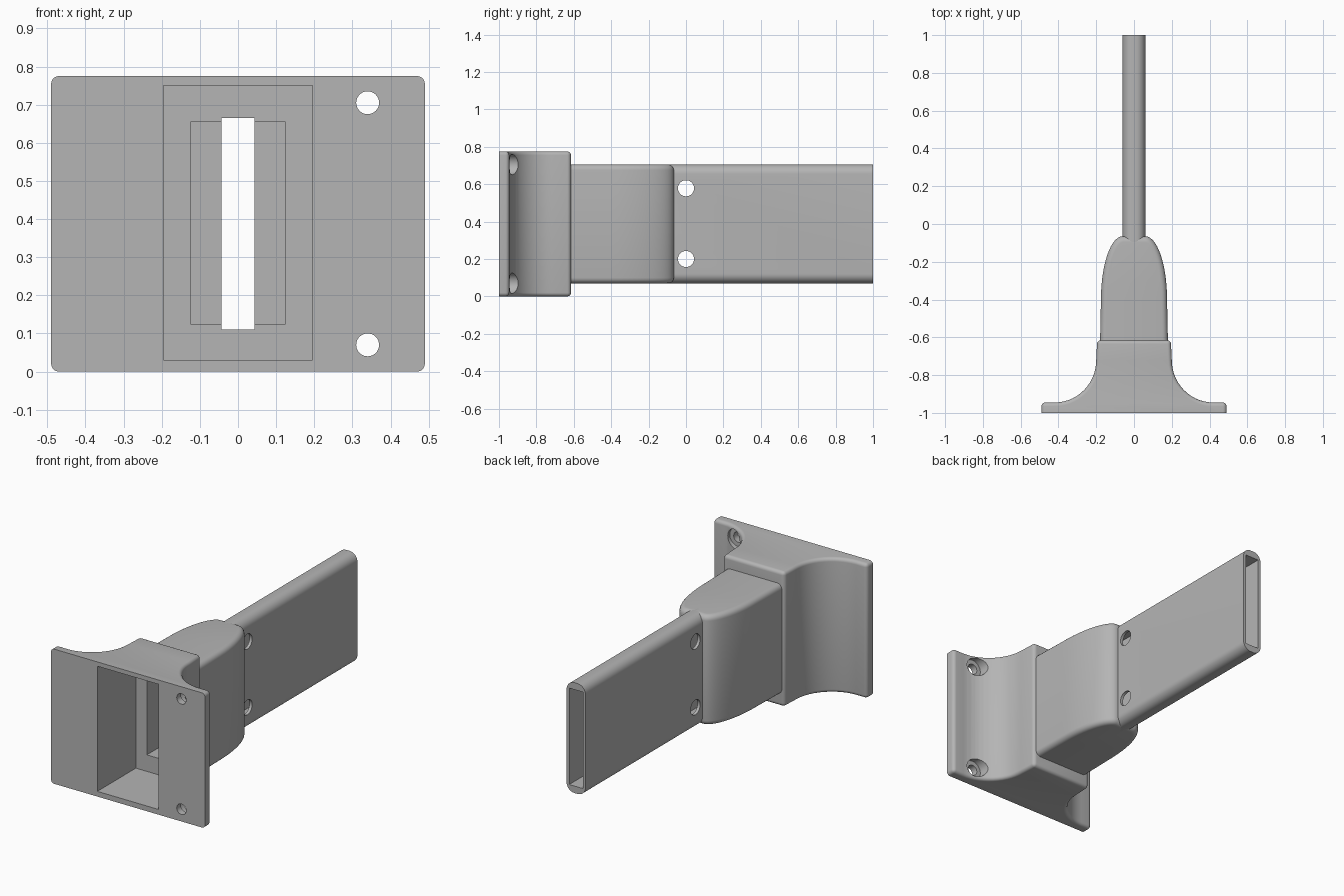
import bpy, bmesh, math
from mathutils import Matrix, Vector

if "Cube" in bpy.data.objects:
    bpy.data.objects.remove(bpy.data.objects["Cube"])

grey = bpy.data.materials.new("mid_grey")
grey.use_nodes = True
colour = (0.46, 0.46, 0.46, 1)
grey.diffuse_color = colour
grey.node_tree.nodes["Principled BSDF"].inputs["Base Color"].default_value = colour


def make_object(name, bm):
    bmesh.ops.recalc_face_normals(bm, faces=bm.faces)
    mesh = bpy.data.meshes.new(name)
    bm.to_mesh(mesh)
    bm.free()
    mesh.materials.append(grey)
    obj = bpy.data.objects.new(name, mesh)
    bpy.context.collection.objects.link(obj)
    return obj


def extruded(name, half, z0, z1, radius, keep_y=None):
    """Mirror a half outline, extrude it upwards and round its sharp edges."""
    bm = bmesh.new()
    outline = half + [(-x, y) for x, y in reversed(half)]
    face = bm.faces.new([bm.verts.new((x, y, z0)) for x, y in outline])
    new = bmesh.ops.extrude_face_region(bm, geom=[face])["geom"]
    bmesh.ops.translate(bm, vec=(0, 0, z1 - z0),
                        verts=[v for v in new if isinstance(v, bmesh.types.BMVert)])
    bmesh.ops.recalc_face_normals(bm, faces=bm.faces)
    sharp = [e for e in bm.edges if e.calc_face_angle(0) > math.radians(40)
             and not all(abs(v.co.y - keep_y) < 1e-4 for v in e.verts)]
    bmesh.ops.bevel(bm, geom=sharp, offset=radius, segments=5, profile=0.5,
                    affect='EDGES', clamp_overlap=False)
    return make_object(name, bm)


def box(name, half_x, y0, y1, z0, z1, radius=0):
    bm = bmesh.new()
    bmesh.ops.create_cube(bm, size=1)
    bmesh.ops.scale(bm, vec=(2 * half_x, y1 - y0, z1 - z0), verts=bm.verts)
    bmesh.ops.translate(bm, vec=(0, (y0 + y1) / 2, (z0 + z1) / 2), verts=bm.verts)
    if radius:
        long_edges = [e for e in bm.edges
                      if abs(e.verts[0].co.y - e.verts[1].co.y) > 0.1]
        bmesh.ops.bevel(bm, geom=long_edges, offset=radius, segments=8,
                        profile=0.5, affect='EDGES')
    return make_object(name, bm)


def cylinder(name, radius, start, end):
    start, end = Vector(start), Vector(end)
    axis = end - start
    turn = axis.to_track_quat('Z', 'Y').to_matrix().to_4x4()
    bm = bmesh.new()
    bmesh.ops.create_cone(bm, cap_ends=True, segments=40, radius1=radius, radius2=radius,
                          depth=axis.length,
                          matrix=Matrix.Translation((start + end) / 2) @ turn)
    return make_object(name, bm)


def cut(obj, cutters):
    bpy.context.view_layer.objects.active = obj
    for cutter in cutters:
        mod = obj.modifiers.new("cut", 'BOOLEAN')
        mod.operation = 'DIFFERENCE'
        mod.solver = 'EXACT'
        mod.object = cutter
        bpy.ops.object.modifier_apply(modifier=mod.name)


def arc(cx, cy, rx, ry, a0, a1, steps):
    angles = [math.radians(a0 + (a1 - a0) * i / steps) for i in range(steps + 1)]
    return [(cx + rx * math.cos(a), cy + ry * math.sin(a)) for a in angles]


# Flared mounting base
flare = arc(0.42, -0.72, 0.22, 0.225, 270, 180, 14)
base = extruded("mounting_base", [(0.49, -1), (0.49, -0.945)] + flare + [(0.195, -0.615)],
                0, 0.775, 0.02, keep_y=-1)

# Tapering sleeve
taper = arc(0.06, -0.40, 0.115, 0.335, 0, 90, 14)
sleeve = extruded("sleeve", [(0.18, -0.64)] + taper, 0.07, 0.705, 0.03, keep_y=-0.64)

# Flat hollow tube
tube = box("flat_tube", 0.06, -0.12, 1, 0.07, 0.705, 0.05)

# Hollow interior
pocket = box("pocket_cutter", 0.195, -1.1, -0.65, 0.03, 0.75)
cavity = box("cavity_cutter", 0.125, -0.7, -0.3, 0.125, 0.655)
slot = box("slot_cutter", 0.043, -0.7, 1.1, 0.11, 0.665)

# Countersunk screw holes in one flange, cross holes in the tube
screws, pins = [], []
for z in (0.07, 0.705):
    screws.append(cylinder("screw_cutter", 0.03, (0.34, -1.1, z), (0.34, -0.8, z)))
    screws.append(cylinder("screw_head_cutter", 0.055, (0.34, -0.962, z), (0.34, -0.75, z)))
for z in (0.2, 0.578):
    pins.append(cylinder("pin_cutter", 0.043, (-0.2, 0, z), (0.2, 0, z)))

cut(base, [pocket, cavity, slot] + screws)
cut(sleeve, [cavity, slot])
cut(tube, [slot] + pins)

for cutter in [pocket, cavity, slot] + screws + pins:
    bpy.data.objects.remove(cutter)

# Smooth rounded surfaces, crisp edges
bpy.ops.object.select_all(action='DESELECT')
for obj in (base, sleeve, tube):
    obj.select_set(True)
bpy.context.view_layer.objects.active = base
bpy.ops.object.shade_smooth_by_angle(angle=math.radians(30))
